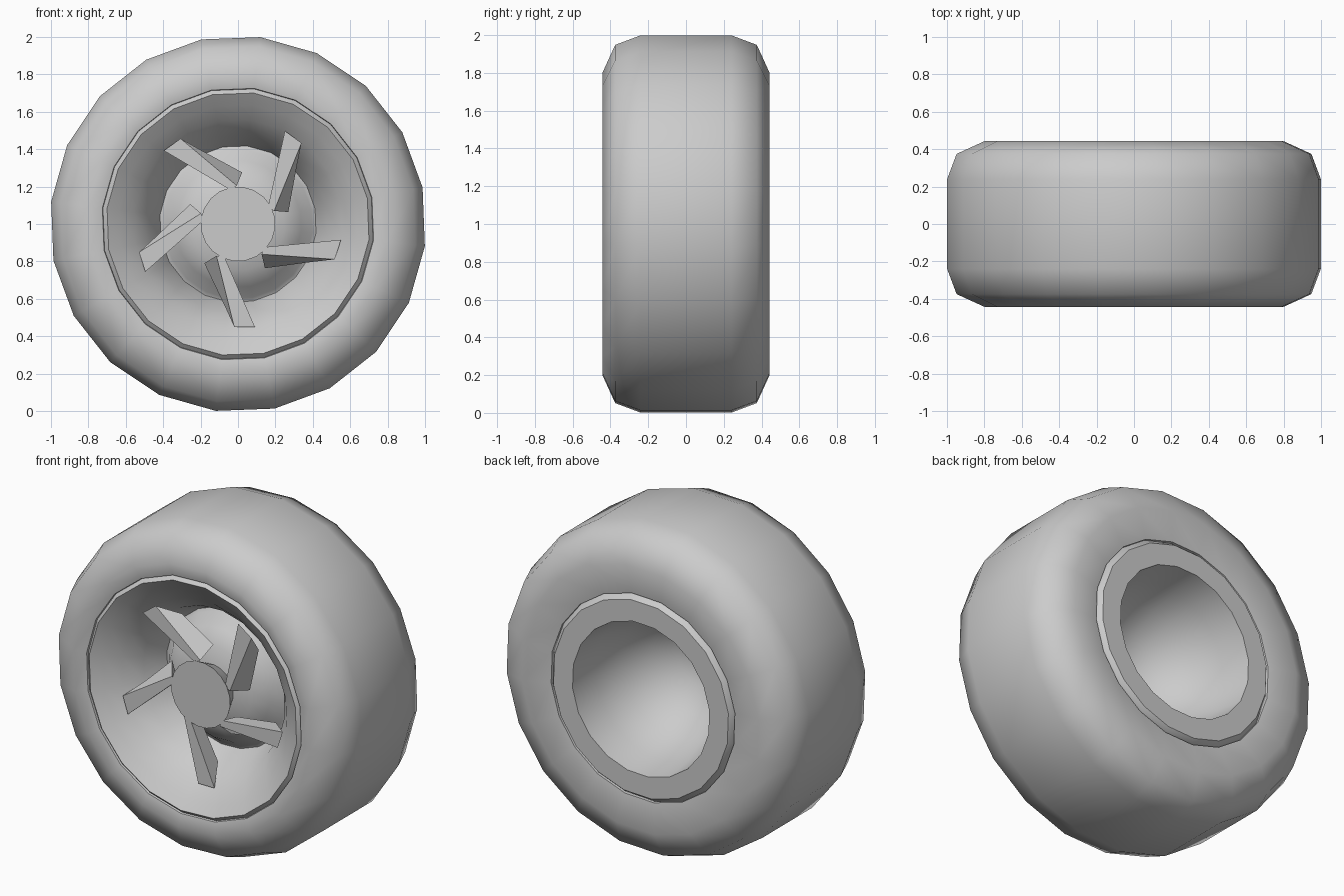
import bpy, bmesh, math
from mathutils import Matrix

if "Cube" in bpy.data.objects:
    bpy.data.objects.remove(bpy.data.objects["Cube"], do_unlink=True)

SIDES = 20
TURN = math.radians(11.2)
CENTRE = Matrix.Translation((0, 0, 1))

grey = bpy.data.materials.new("plain_grey")
grey.use_nodes = True
grey.diffuse_color = (0.6, 0.6, 0.6, 1)
grey.node_tree.nodes["Principled BSDF"].inputs["Base Color"].default_value = (0.6, 0.6, 0.6, 1)


def finish(bm, name, angle):
    """Turn a bmesh into a shaded object standing on the ground."""
    bmesh.ops.recalc_face_normals(bm, faces=bm.faces)
    bm.transform(CENTRE)
    mesh = bpy.data.meshes.new(name)
    bm.to_mesh(mesh)
    bm.free()
    mesh.materials.append(grey)
    ob = bpy.data.objects.new(name, mesh)
    bpy.context.collection.objects.link(ob)
    bpy.ops.object.select_all(action='DESELECT')
    ob.select_set(True)
    bpy.context.view_layer.objects.active = ob
    bpy.ops.object.shade_smooth_by_angle(angle=math.radians(angle))


def lathe(name, profile, angle=40):
    """Revolve a closed (radius, y) profile around the axle."""
    bm = bmesh.new()
    rings = []
    for r, y in profile:
        if r == 0:
            rings.append([bm.verts.new((0, y, 0))] * SIDES)
            continue
        rings.append([bm.verts.new((r * math.cos(TURN + math.tau * i / SIDES), y,
                                    r * math.sin(TURN + math.tau * i / SIDES)))
                      for i in range(SIDES)])
    for a, b in zip(rings, rings[1:] + rings[:1]):
        for i in range(SIDES):
            j = (i + 1) % SIDES
            corners = list(dict.fromkeys((a[i], a[j], b[j], b[i])))
            if len(corners) > 2:
                bm.faces.new(corners)
    finish(bm, name, angle)


# Tyre: rounded shoulders, wider bead opening at the front
lathe("tyre", [(0.70, -0.30), (0.73, -0.425), (0.805, -0.443), (0.955, -0.375), (1.006, -0.24),
               (1.006, 0.24), (0.955, 0.375), (0.805, 0.443), (0.625, 0.415), (0.62, 0.30)], 60)

# Rim: bevelled lips, sloping front barrel, hub dome, and hollow back
lathe("rim", [(0.73, -0.41), (0.705, -0.435), (0.64, -0.39), (0.56, -0.325), (0.48, -0.23),
              (0.42, -0.09), (0.40, -0.10), (0.34, -0.18), (0.25, -0.23), (0.13, -0.26),
              (0, -0.27), (0, -0.18), (0.15, -0.15), (0.28, -0.06), (0.38, 0.08),
              (0.44, 0.25), (0.465, 0.435), (0.595, 0.435), (0.625, 0.40)])

# Flat hub cap in the middle, tapering back to the dome
lathe("hub_cap", [(0, -0.36), (0.20, -0.36), (0.14, -0.24), (0, -0.24)])

# Five swept spokes, each a tapered wedge: (x, y, z) of its left edges and its width
EDGES = [((-0.115, -0.355, -0.17), 0.04), ((-0.02, -0.355, -0.55), 0.11),
         ((-0.07, -0.25, -0.44), 0.11), ((-0.18, -0.27, -0.21), 0.12)]
for n in range(5):
    bm = bmesh.new()
    left = [bm.verts.new(p) for p, w in EDGES]
    right = [bm.verts.new((p[0] + w, p[1], p[2])) for p, w in EDGES]
    bm.faces.new(left)
    bm.faces.new(right)
    for i in range(4):
        j = (i + 1) % 4
        bm.faces.new((left[i], left[j], right[j], right[i]))
    bm.transform(Matrix.Rotation(math.tau * n / 5, 4, 'Y'))
    finish(bm, f"spoke_{n + 1}", 20)
